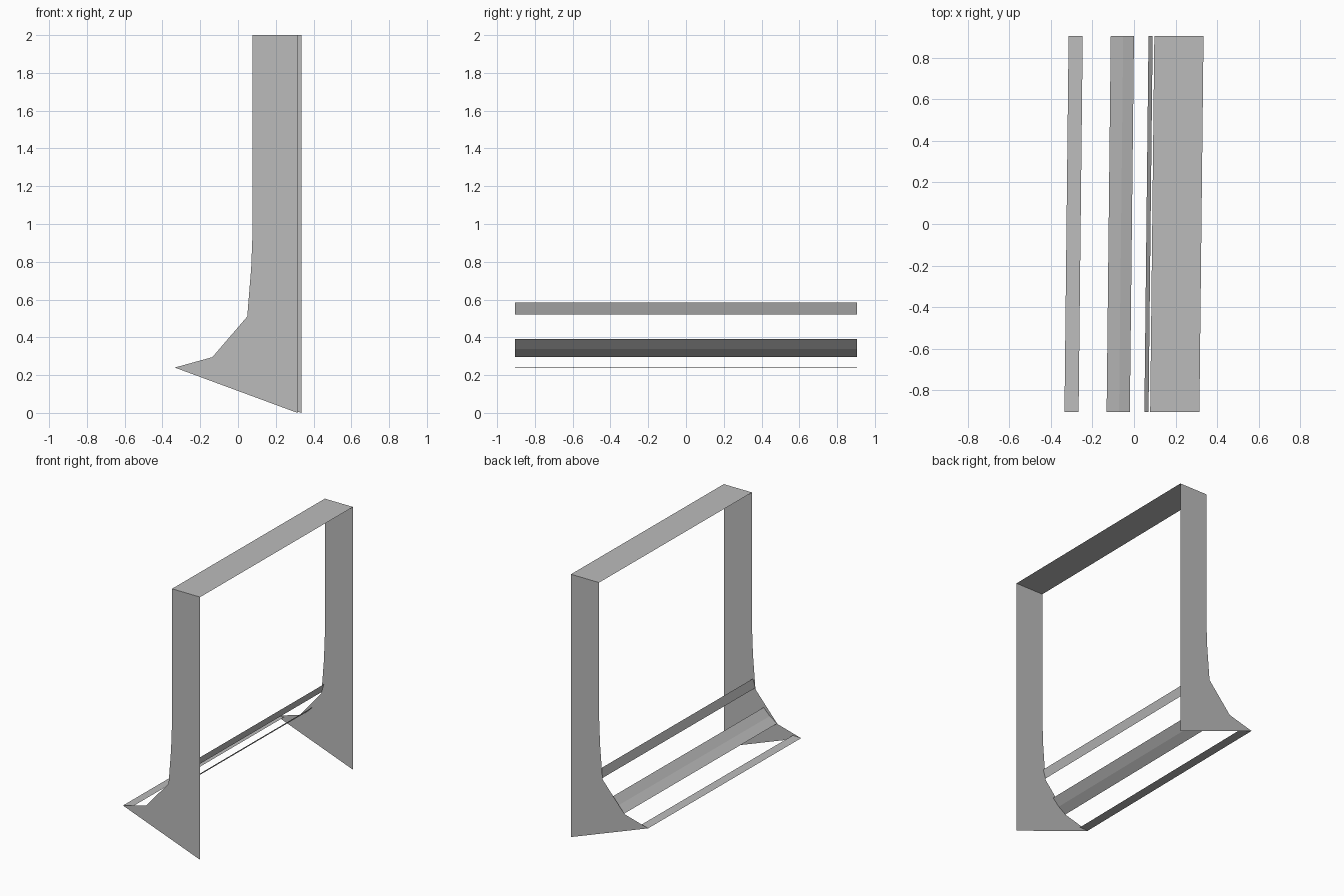
import bpy

cube = bpy.data.objects.get("Cube")
if cube:
    bpy.data.objects.remove(cube, do_unlink=True)

HALF = 0.905    # half the length along y
SKEW = 0.01     # slight sideways drift from front to back

grey = bpy.data.materials.new("plain grey")
grey.use_nodes = True
COLOUR = (0.5, 0.5, 0.5, 1)
grey.diffuse_color = COLOUR
grey.node_tree.nodes["Principled BSDF"].inputs["Base Color"].default_value = COLOUR


def place(x, z, side):
    return (x + SKEW * side, HALF * side, z)


def make(name, verts, faces):
    mesh = bpy.data.meshes.new(name)
    mesh.from_pydata(verts, [], faces)
    mesh.materials.append(grey)
    obj = bpy.data.objects.new(name, mesh)
    bpy.context.collection.objects.link(obj)


def panel(name, profile, side):
    """Flat end sheet cut to the profile, facing outwards."""
    ring = profile if side < 0 else profile[::-1]
    make(name, [place(x, z, side) for x, z in ring], [list(range(len(ring)))])


def strip(name, line):
    """Thin sheet following a line of (x, z), spanning between the end panels."""
    verts = [place(x, z, side) for x, z in line for side in (-1, 1)]
    faces = [(2 * i, 2 * i + 2, 2 * i + 3, 2 * i + 1) for i in range(len(line) - 1)]
    make(name, verts, faces)


# End panels with a flared foot
outline = [(0.325, 0), (0.325, 2), (0.088, 2), (0.088, 0.98), (0.08, 0.77),
           (0.059, 0.51), (-0.126, 0.295), (-0.325, 0.24)]
panel("front_panel", outline, -1)
panel("back_panel", outline, 1)

# Sheets joining the panels
strip("top_plate", [(0.088, 2), (0.325, 2)])
strip("upper_strip", [(0.06, 0.52), (0.08, 0.585)])
strip("bent_middle_strip", [(-0.122, 0.297), (-0.062, 0.338), (-0.01, 0.39)])
strip("lower_strip", [(-0.325, 0.24), (-0.257, 0.244)])
